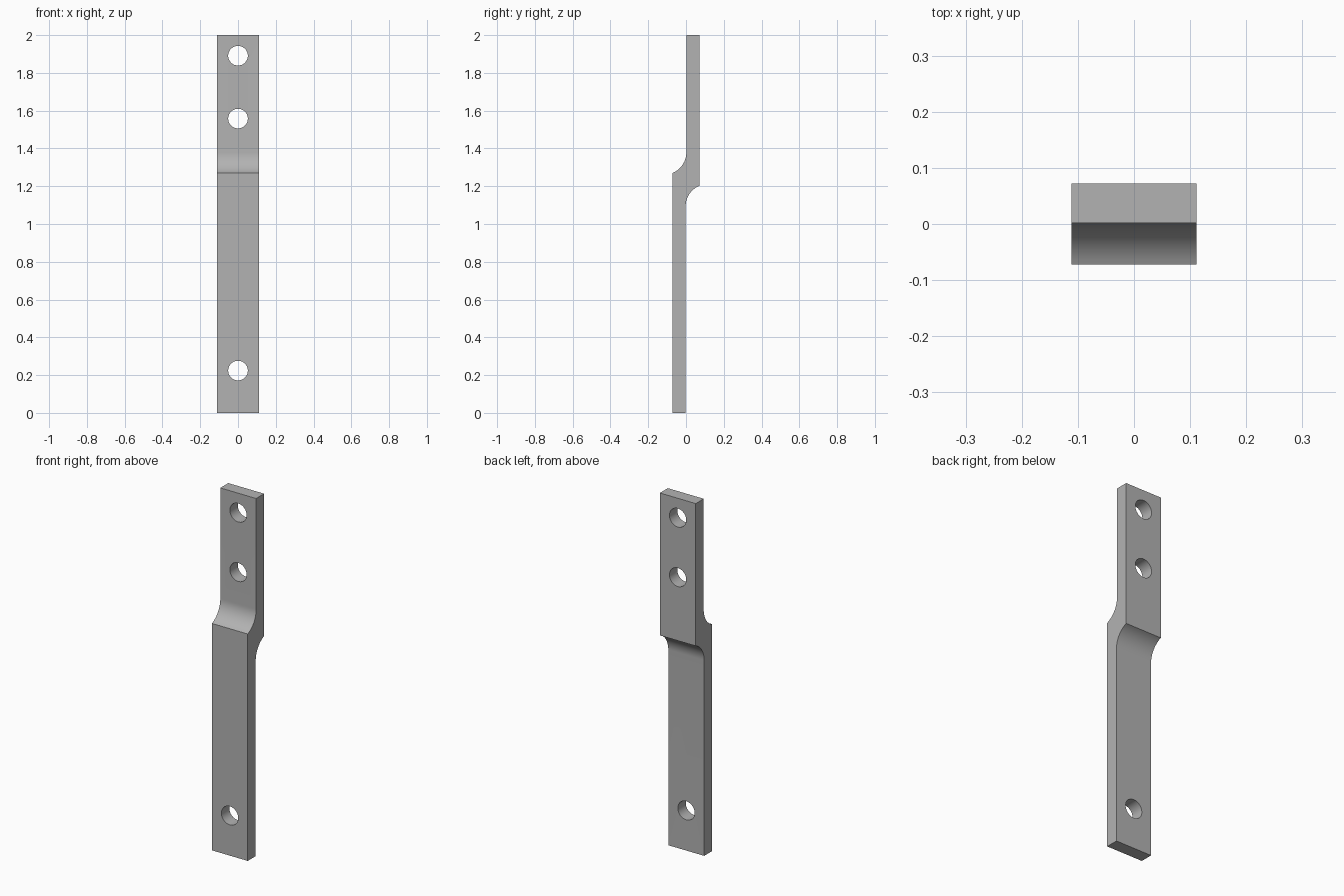
import bpy
import bmesh
import math

cube = bpy.data.objects.get("Cube")
if cube:
    bpy.data.objects.remove(cube, do_unlink=True)

HALF_WIDTH = 0.111
OUTER, INNER = 0.0725, 0.002      # outer and inner faces of the offset bar
FILLET = 0.118                    # radius of the concave steps
FRONT_STEP, BACK_STEP = 1.27, 1.203

steel = bpy.data.materials.new("grey steel")
steel.use_nodes = True
steel.diffuse_color = (0.45, 0.45, 0.45, 1)
steel.node_tree.nodes["Principled BSDF"].inputs["Base Color"].default_value = steel.diffuse_color


def step_arc(side, z, steps=14):
    """Concave arc from the outer face at height z to the inner face."""
    sweep = math.acos((FILLET - OUTER - INNER) / FILLET)
    centre = z - side * FILLET * math.sin(sweep)
    points = []
    for i in range(steps + 1):
        a = sweep * (1 - i / steps)
        y = side * (FILLET * (1 - math.cos(a)))
        points.append((side * (FILLET - INNER - FILLET * math.cos(a)),
                       centre + side * FILLET * math.sin(a)))
    return points


# Side profile, extruded across the width
profile = [(-OUTER, 0)] + step_arc(-1, FRONT_STEP)
profile += [(INNER, 2), (OUTER, 2)] + step_arc(1, BACK_STEP) + [(-INNER, 0)]
bm = bmesh.new()
face = bm.faces.new([bm.verts.new((-HALF_WIDTH, y, z)) for y, z in profile])
extruded = bmesh.ops.extrude_face_region(bm, geom=[face])["geom"]
bmesh.ops.translate(bm, vec=(2 * HALF_WIDTH, 0, 0),
                    verts=[v for v in extruded if isinstance(v, bmesh.types.BMVert)])
bmesh.ops.recalc_face_normals(bm, faces=bm.faces)
mesh = bpy.data.meshes.new("offset_bar")
bm.to_mesh(mesh)
bm.free()
mesh.materials.append(steel)
bar = bpy.data.objects.new("offset_bar", mesh)
bpy.context.collection.objects.link(bar)

# Bolt holes through the bar
for i, z in enumerate((0.224, 1.558, 1.891)):
    bpy.ops.mesh.primitive_cylinder_add(vertices=48, radius=0.052, depth=0.4,
                                        location=(0, 0, z), rotation=(math.pi / 2, 0, 0))
    cutter = bpy.context.object
    cutter.name = f"hole_cutter_{i + 1}"
    cutter.data.materials.append(steel)
    hole = bar.modifiers.new(f"hole_{i + 1}", 'BOOLEAN')
    hole.operation, hole.solver, hole.object = 'DIFFERENCE', 'EXACT', cutter

# Apply the cuts, then remove the cutters
bpy.ops.object.select_all(action='DESELECT')
bar.select_set(True)
bpy.context.view_layer.objects.active = bar
for modifier in list(bar.modifiers):
    cutter = modifier.object
    bpy.ops.object.modifier_apply(modifier=modifier.name)
    bpy.data.objects.remove(cutter, do_unlink=True)
bpy.ops.object.shade_smooth_by_angle(angle=math.radians(30))
